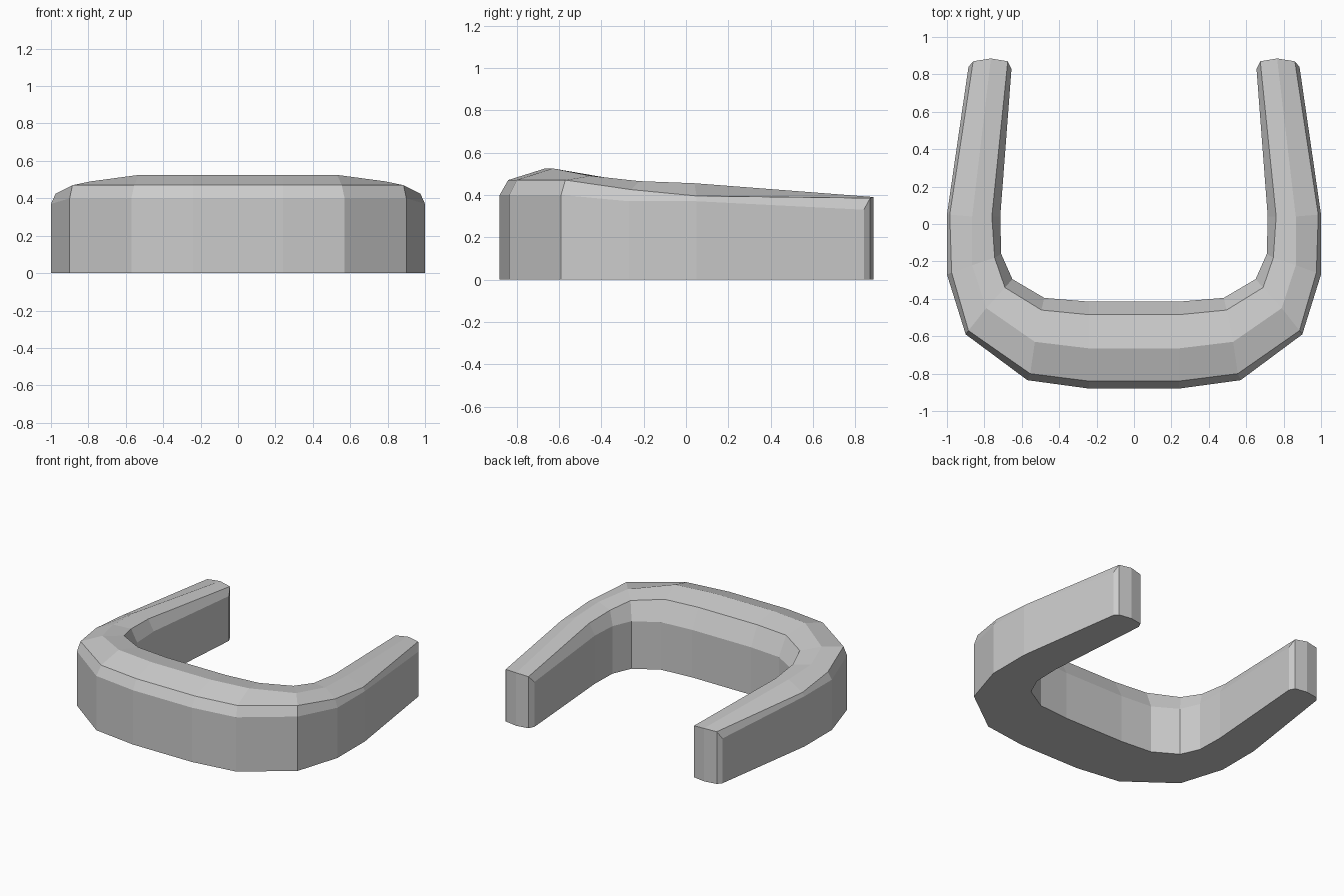
import bpy, bmesh

if "Cube" in bpy.data.objects:
    bpy.data.objects.remove(bpy.data.objects["Cube"])

# Cross-sections of the right half, centre to arm tip.
# Each: outer wall top, outer bevel, crest, inner bevel, inner wall top
sections = [
    [(0.00, -.88, .40), (0.00, -.84, .47), (0.00, -.665, .525), (0.00, -.485, .49), (0.00, -.415, .35)],
    [(0.24, -.88, .40), (0.24, -.84, .47), (0.24, -.665, .525), (0.24, -.485, .49), (0.24, -.415, .35)],
    [(0.57, -.835, .40), (0.555, -.80, .47), (0.53, -.63, .525), (0.495, -.46, .49), (0.48, -.395, .35)],
    [(0.90, -.59, .40), (0.885, -.57, .47), (0.79, -.45, .49), (0.69, -.34, .475), (0.65, -.295, .35)],
    [(1.00, -.27, .37), (0.975, -.26, .425), (0.865, -.22, .465), (0.745, -.18, .45), (0.71, -.16, .35)],
    [(1.00, .05, .37), (0.985, .05, .395), (0.865, .04, .455), (0.76, .04, .435), (0.715, .04, .355)],
    [(.885, .84, .33), (.86, .87, .385), (.765, .885, .39), (.675, .87, .38), (.655, .83, .33)],
]

bm = bmesh.new()
rows = [[bm.verts.new(p) for p in s] for s in sections]


def ground(v):
    return bm.verts.new((v.co.x, v.co.y, 0))


outer = [ground(r[0]) for r in rows]
inner = [ground(r[-1]) for r in rows]

# Bevelled top, side walls and underside
for i in range(len(rows) - 1):
    a, b = rows[i], rows[i + 1]
    for j in range(4):
        bm.faces.new((a[j], b[j], b[j + 1], a[j + 1]))
    bm.faces.new((outer[i], outer[i + 1], b[0], a[0]))
    bm.faces.new((inner[i + 1], inner[i], a[4], b[4]))
    bm.faces.new((outer[i + 1], outer[i], inner[i], inner[i + 1]))

# Rounded arm tip
tip = rows[-1]
low = [outer[-1]] + [ground(v) for v in tip[1:4]] + [inner[-1]]
for j in range(4):
    bm.faces.new((low[j], low[j + 1], tip[j + 1], tip[j]))
bm.faces.new(low[::-1])

mesh = bpy.data.meshes.new("u_shaped_band")
bm.normal_update()
bm.to_mesh(mesh)
bm.free()
band = bpy.data.objects.new("u_shaped_band", mesh)
bpy.context.collection.objects.link(band)

# Left half
mirror = band.modifiers.new("mirror", 'MIRROR')
mirror.use_axis[0] = True
mirror.use_clip = True
mirror.merge_threshold = 0.001
